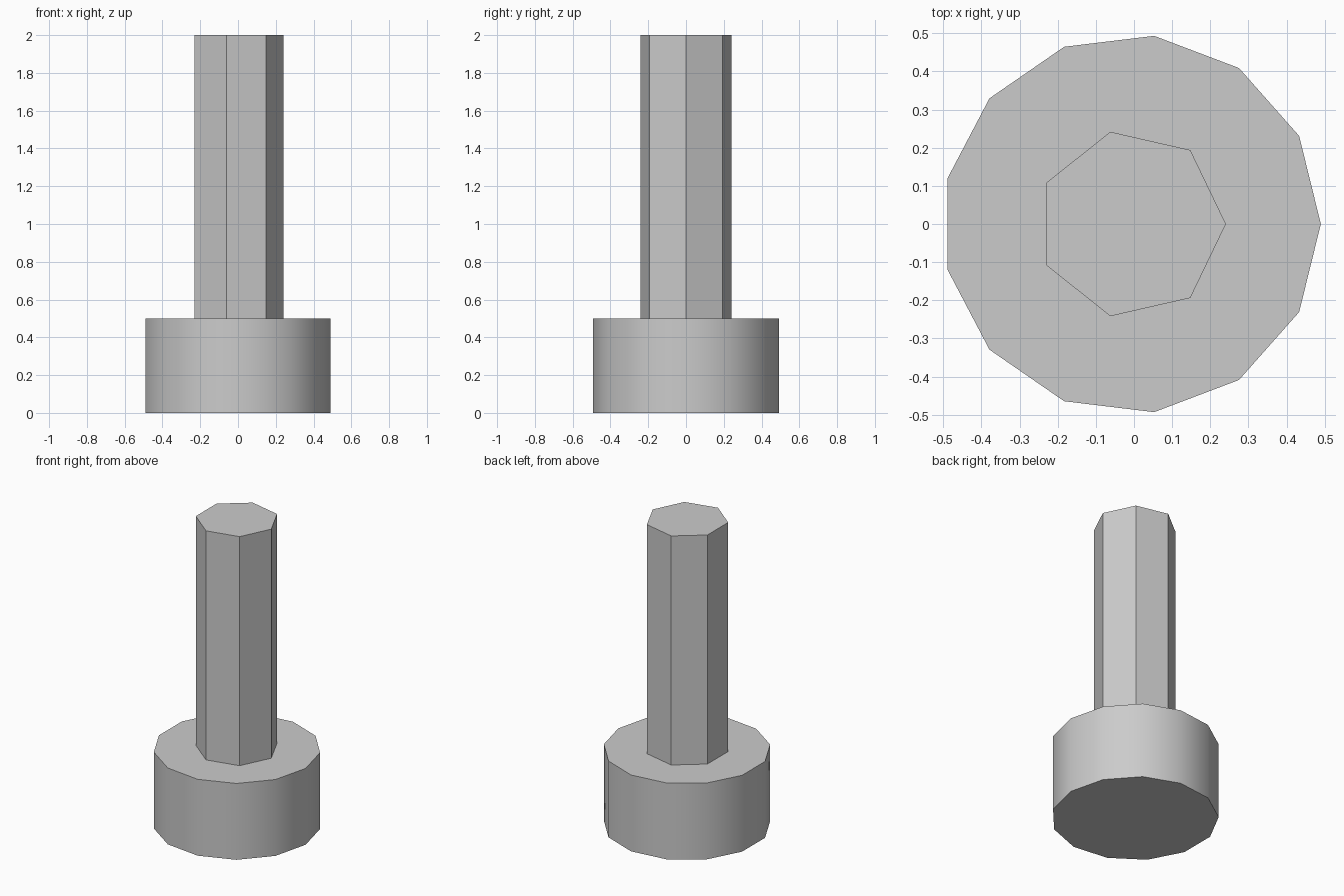
import bpy
import bmesh
from math import cos, sin, pi

AXIS_X = -0.007
HEAD_R, SHANK_R, SOCKET_R = 0.497, 0.248, 0.248
HEAD_TOP, SHANK_TOP, SOCKET_DEPTH = 0.5, 2.0, 0.25

cube = bpy.data.objects.get("Cube")
if cube:
    bpy.data.objects.remove(cube, do_unlink=True)

# Single plain metal colour
steel = bpy.data.materials.new("grey_steel")
steel.use_nodes = True
colour = (0.6, 0.6, 0.6, 1.0)
steel.diffuse_color = colour
steel.node_tree.nodes["Principled BSDF"].inputs["Base Color"].default_value = colour


def ring(bm, sides, radius, z):
    """Closed polygon of edges with one corner on +x."""
    verts = [bm.verts.new((AXIS_X + radius * cos(2 * pi * i / sides),
                           radius * sin(2 * pi * i / sides), z))
             for i in range(sides)]
    edges = [bm.edges.new((verts[i - 1], verts[i])) for i in range(sides)]
    return verts, edges


def bridge(bm, a, b):
    bmesh.ops.bridge_loops(bm, edges=a[1] + b[1])


def finish(bm, name):
    bmesh.ops.recalc_face_normals(bm, faces=bm.faces[:])
    mesh = bpy.data.meshes.new(name)
    bm.to_mesh(mesh)
    bm.free()
    mesh.materials.append(steel)
    obj = bpy.data.objects.new(name, mesh)
    bpy.context.collection.objects.link(obj)
    bpy.ops.object.select_all(action="DESELECT")
    obj.select_set(True)
    bpy.context.view_layer.objects.active = obj
    bpy.ops.object.shade_smooth_by_angle(angle=pi / 6)
    return obj


# Head: thirteen-sided drum with a hexagonal socket sunk into its underside
bm = bmesh.new()
top = ring(bm, 13, HEAD_R, HEAD_TOP)
bottom = ring(bm, 13, HEAD_R, 0)
mouth = ring(bm, 6, SOCKET_R, 0)
floor = ring(bm, 6, SOCKET_R, SOCKET_DEPTH)
bridge(bm, top, bottom)
bridge(bm, bottom, mouth)
bridge(bm, mouth, floor)
bm.faces.new(top[0])
bm.faces.new(floor[0])
finish(bm, "bolt_head")

# Shank: seven-sided flat-faced rod standing on the head
bm = bmesh.new()
base = ring(bm, 7, SHANK_R, HEAD_TOP)
tip = ring(bm, 7, SHANK_R, SHANK_TOP)
bridge(bm, base, tip)
bm.faces.new(base[0])
bm.faces.new(tip[0])
finish(bm, "bolt_shank")
